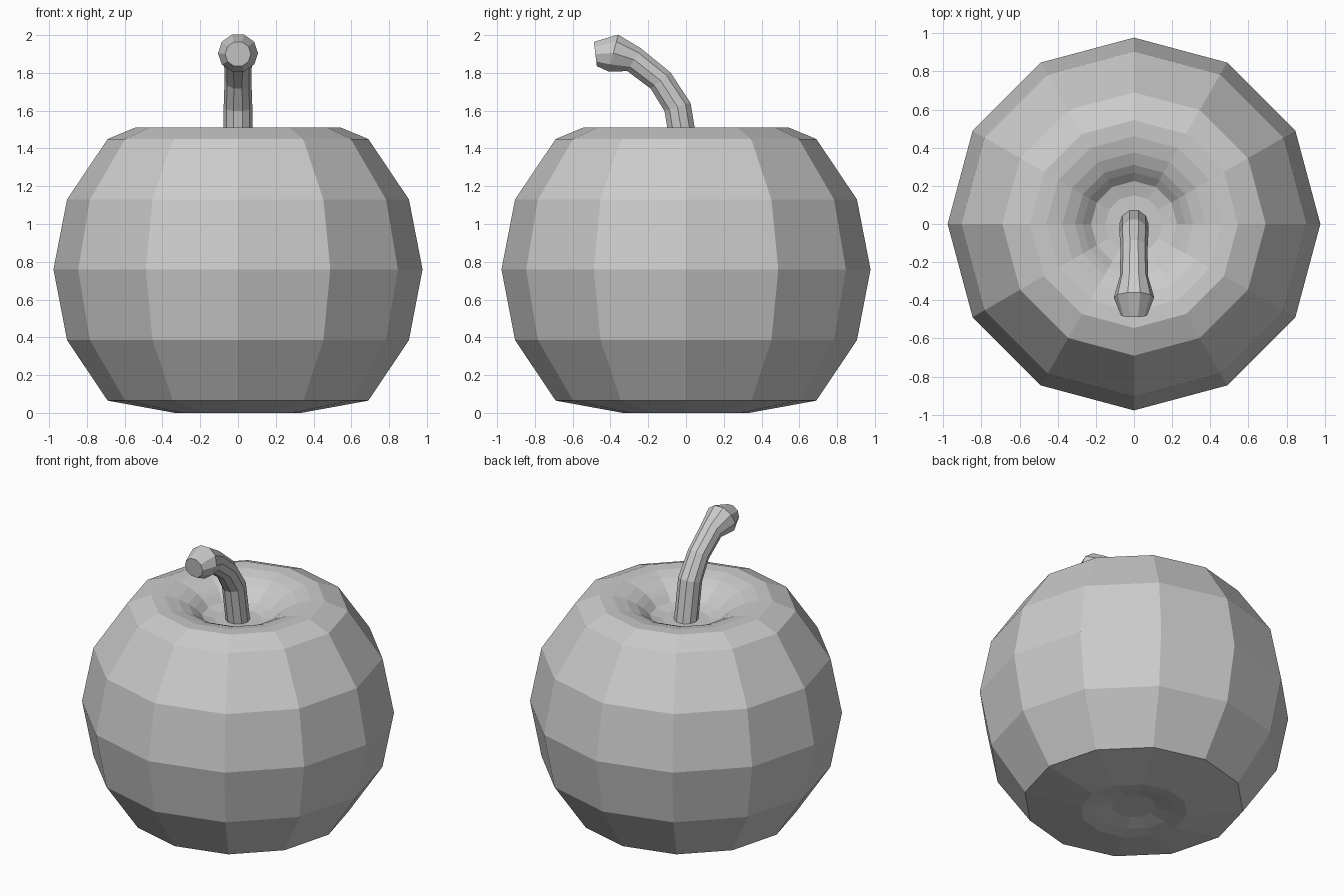
import bpy, bmesh
from math import sin, cos, pi, radians
from mathutils import Vector

if "Cube" in bpy.data.objects:
    bpy.data.objects.remove(bpy.data.objects["Cube"])


def loft(name, rings, sides):
    """Skin rings of (y, z, radius, tilt towards -y in degrees), capping both ends."""
    bm = bmesh.new()
    loops = []
    for y, z, r, tilt in rings:
        t = radians(tilt)
        side, up = Vector((1, 0, 0)), Vector((0, cos(t), sin(t)))
        centre = Vector((0, y, z))
        loops.append([bm.verts.new(centre + side * r * cos(2 * pi * i / sides)
                                   + up * r * sin(2 * pi * i / sides))
                      for i in range(sides)])
    for a, b in zip(loops, loops[1:]):
        for i in range(sides):
            j = (i + 1) % sides
            bm.faces.new((a[i], a[j], b[j], b[i]))
    bm.faces.new(loops[0][::-1])
    bm.faces.new(loops[-1])
    bmesh.ops.recalc_face_normals(bm, faces=bm.faces)
    mesh = bpy.data.meshes.new(name)
    bm.to_mesh(mesh)
    bm.free()
    obj = bpy.data.objects.new(name, mesh)
    bpy.context.collection.objects.link(obj)
    return obj


# Fruit body: radius and height from the bottom dimple round to the top dimple
profile = [(0.14, 0.035), (0.25, 0.012), (0.335, 0.0), (0.69, 0.065),
           (0.905, 0.385), (0.977, 0.76), (0.905, 1.13), (0.69, 1.45),
           (0.545, 1.51), (0.46, 1.507), (0.375, 1.487), (0.31, 1.458),
           (0.27, 1.428), (0.225, 1.385), (0.15, 1.365)]
loft("fruit_body", [(0, z, r, 0) for r, z in profile], 12)

# Stem: curves forward and flares into a blunt tip
loft("stem", [(0.0, 1.35, 0.076, 6), (-0.045, 1.62, 0.076, 18),
              (-0.135, 1.76, 0.071, 40), (-0.275, 1.87, 0.074, 60),
              (-0.385, 1.905, 0.106, 75), (-0.48, 1.9, 0.068, 97)], 10)
